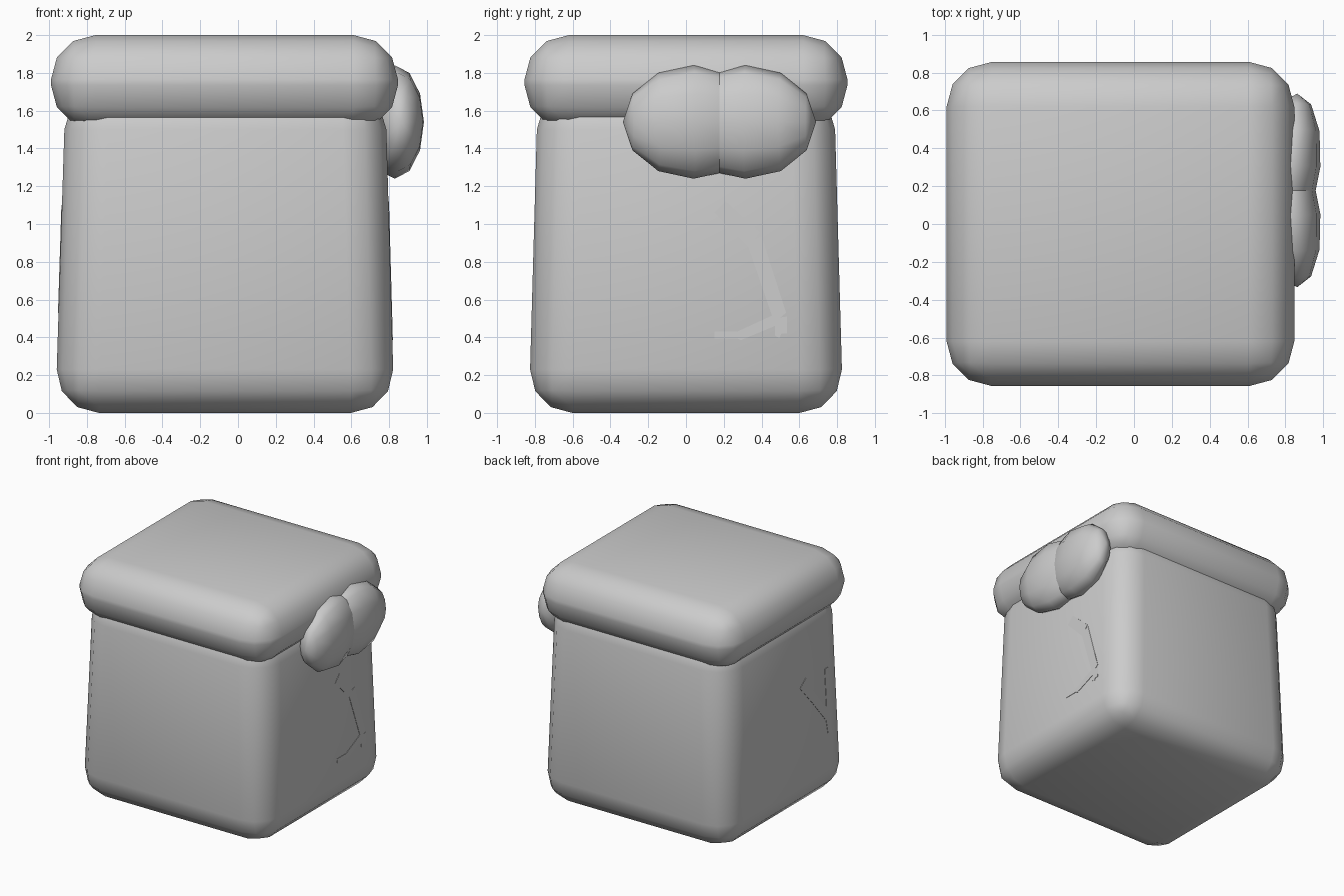
import bpy, bmesh, math

if "Cube" in bpy.data.objects:
    bpy.data.objects.remove(bpy.data.objects["Cube"])

# One plain grey for everything
grey = bpy.data.materials.new("plain_grey")
grey.use_nodes = True
grey.diffuse_color = (0.6, 0.6, 0.6, 1)
grey.node_tree.nodes["Principled BSDF"].inputs["Base Color"].default_value = (0.6, 0.6, 0.6, 1)


def finish(name, bm, smooth=True):
    bmesh.ops.recalc_face_normals(bm, faces=bm.faces)
    mesh = bpy.data.meshes.new(name)
    bm.to_mesh(mesh)
    bm.free()
    mesh.materials.append(grey)
    obj = bpy.data.objects.new(name, mesh)
    bpy.context.collection.objects.link(obj)
    if smooth:
        bpy.ops.object.select_all(action='DESELECT')
        obj.select_set(True)
        bpy.context.view_layer.objects.active = obj
        bpy.ops.object.shade_smooth_by_angle(angle=math.radians(60))
    return obj


def soft_box(name, low, high, radius):
    """Rounded box between two rectangles: (x min, x max, half depth, z)."""
    bm = bmesh.new()
    bmesh.ops.create_cube(bm, size=2)
    for v in bm.verts:
        x_min, x_max, depth, z = high if v.co.z > 0 else low
        v.co = (x_max if v.co.x > 0 else x_min, math.copysign(depth, v.co.y), z)
    bmesh.ops.bevel(bm, geom=bm.edges[:], offset=radius, segments=3,
                    profile=0.5, affect='EDGES', clamp_overlap=True)
    return finish(name, bm)


# Tapered body and overhanging lid
BODY_LOW = (-0.967, 0.828, 0.832, 0.0)
BODY_HIGH = (-0.912, 0.779, 0.783, 1.73)
soft_box("body", BODY_LOW, BODY_HIGH, 0.23)
soft_box("lid", (-0.99, 0.847, 0.855, 1.5), (-0.99, 0.847, 0.855, 2.0), 0.235)

# Two overlapping lobes on the side
for name, y, side in (("front_lobe", 0.04, -1), ("back_lobe", 0.315, 1)):
    bm = bmesh.new()
    bmesh.ops.create_uvsphere(bm, u_segments=12, v_segments=6, radius=1)
    for v in bm.verts:
        x, y0, z = v.co
        v.co = (x * 0.155, z * 0.375, y0 * 0.3)
    lobe = finish(name, bm)
    lobe.location = (0.83, y, 1.54)
    lobe.rotation_euler.z = -side * math.radians(5)


# Thin crease plates lying on the sloping side walls
def crease(name, outline, column):
    bm = bmesh.new()
    sign = 1 if column else -1

    def wall(z):
        t = z / BODY_HIGH[3]
        return BODY_LOW[column] * (1 - t) + BODY_HIGH[column] * t

    face = bm.faces.new([bm.verts.new((wall(z) - sign * 0.003, y, z)) for y, z in outline])
    extruded = bmesh.ops.extrude_face_region(bm, geom=[face])["geom"]
    moved = [g for g in extruded if isinstance(g, bmesh.types.BMVert)]
    bmesh.ops.translate(bm, verts=moved, vec=(sign * 0.006, 0, 0))
    return finish(name, bm, smooth=False)


crease("bent_crease", [
    (.15, 1.06), (.21, 1.12), (.39, .955), (.365, .92), (.4, .935), (.53, .53),
    (.5, .505), (.535, .51), (.535, .42), (.505, .42), (.495, .395), (.47, .41),
    (.47, .46), (.29, .385), (.27, .395), (.15, .395), (.15, .43), (.27, .43),
    (.455, .515), (.33, .88)], 1)
crease("forked_crease", [
    (-.18, 1.04), (-.26, 1.1), (-.34, .97), (-.52, .74), (-.51, 1.08),
    (-.55, 1.08), (-.58, .53), (-.53, .53), (-.51, .65), (-.33, .87)], 0)
